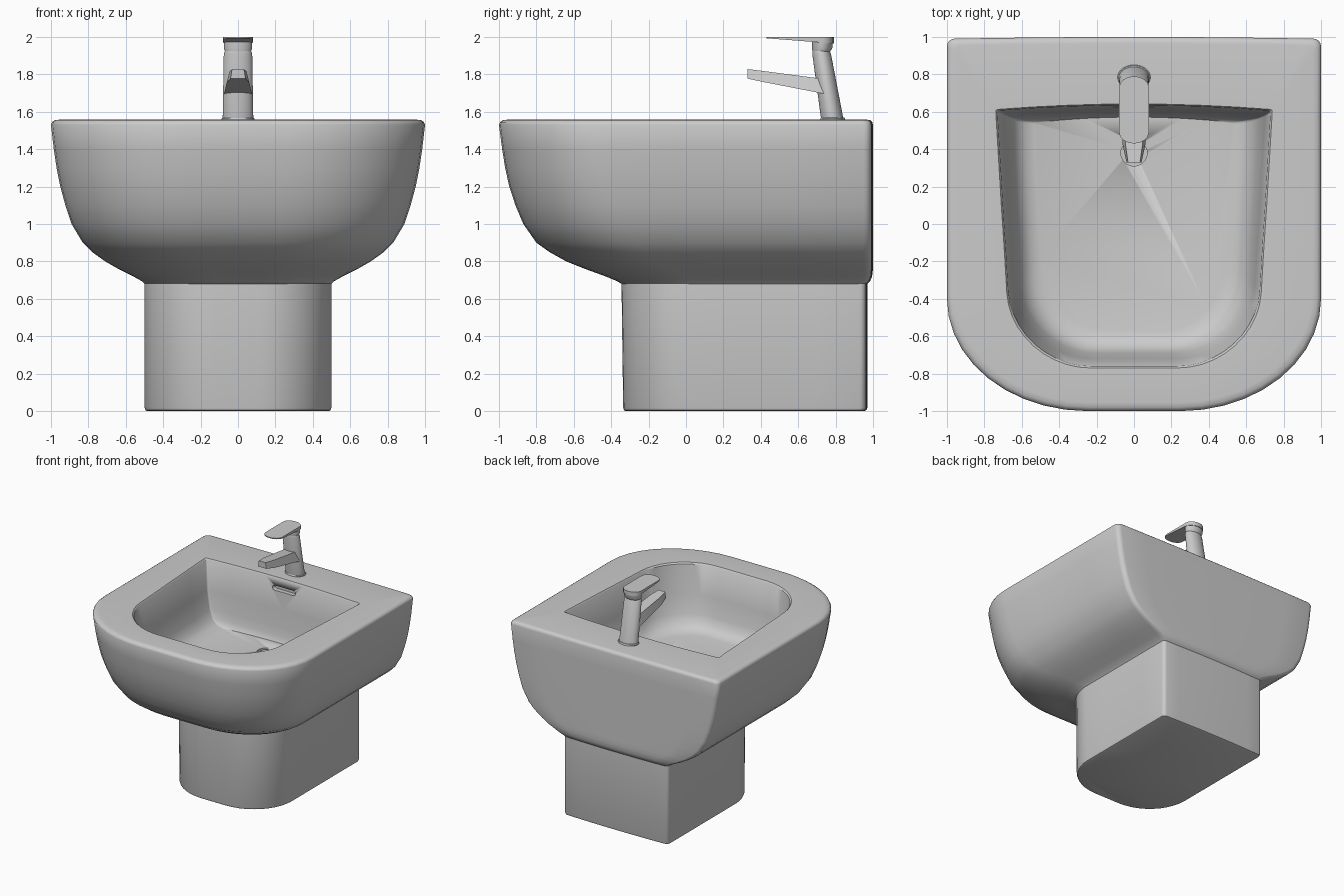
import bpy
from math import sin, cos, pi

if "Cube" in bpy.data.objects:
    bpy.data.objects.remove(bpy.data.objects["Cube"])


def loft(name, rings, angle=35):
    """Closed mesh skinned through rings of equal point count, capped at both ends."""
    n = len(rings[0])
    verts = [p for r in rings for p in r]
    faces = [(i * n + j, i * n + (j + 1) % n, (i + 1) * n + (j + 1) % n, (i + 1) * n + j)
             for i in range(len(rings) - 1) for j in range(n)]
    faces += [tuple(reversed(range(n))), tuple(range(len(verts) - n, len(verts)))]
    me = bpy.data.meshes.new(name)
    me.from_pydata(verts, [], faces)
    ob = bpy.data.objects.new(name, me)
    bpy.context.collection.objects.link(ob)
    bpy.ops.object.select_all(action='DESELECT')
    ob.select_set(True)
    bpy.context.view_layer.objects.active = ob
    bpy.ops.object.mode_set(mode='EDIT')
    bpy.ops.mesh.select_all(action='SELECT')
    bpy.ops.mesh.normals_make_consistent(inside=False)
    bpy.ops.object.mode_set(mode='OBJECT')
    bpy.ops.object.shade_smooth_by_angle(angle=angle * pi / 180)
    return ob


def d_ring(z, w, front, back, rx, ry, rb=0.04, taper=0.0, bow=0.01):
    """D-shaped outline: nearly square back corners, broad elliptical front corners."""
    half = [(x * (w - rb) / 4, back) for x in range(4)]
    half += [(w - rb + rb * sin(a), back - rb + rb * cos(a))
             for a in (k * pi / 8 for k in range(5))]
    y0, y1 = back - rb, front + ry
    half += [(w, y0 + (y1 - y0) * k / 4) for k in range(1, 4)]
    half += [(w - rx + rx * cos(a), front + ry - ry * sin(a))
             for a in (k * pi / 20 for k in range(11))]
    half.append((0, front))
    pts = half + [(-x, y) for x, y in half[-2:0:-1]]
    return [(x * (1 - taper * (back - y)), y - (bow * (x / w) ** 2 if y > 0 else 0), z)
            for x, y in pts]


def ellipse(y, z, rx, ry, n=32):
    return [(rx * cos(2 * pi * k / n), y + ry * sin(2 * pi * k / n), z) for k in range(n)]


def stadium(hw, r, n=8):
    """Slot outline, long along the first axis."""
    return [(s * hw + r * cos(a), r * sin(a)) for s, st in ((1, -pi / 2), (-1, pi / 2))
            for a in (st + pi * k / n for k in range(n + 1))]


# Basin: outer shell (z, half width, front, back), then over the rim and down inside
outer = [(0.68, .50, -.345, .97), (0.695, .515, -.37, .985), (0.72, .56, -.43, .995),
         (0.76, .64, -.54, 1), (0.80, .71, -.64, 1), (0.85, .78, -.73, 1),
         (0.90, .83, -.80, 1), (1.0, .89, -.87, 1), (1.1, .923, -.912, 1),
         (1.2, .95, -.945, 1), (1.3, .97, -.967, 1), (1.4, .985, -.983, 1),
         (1.53, 1, -1, 1), (1.545, .994, -.994, .996), (1.555, .98, -.98, .985),
         (1.558, .955, -.955, .965)]
inner = [(1.556, .74, -.77, .642), (1.545, .73, -.76, .635), (1.3, .70, -.72, .615),
         (1.15, .665, -.69, .60), (1.08, .63, -.665, .59), (1.045, .585, -.625, .58),
         (1.03, .53, -.57, .572)]
rings = [d_ring(z, w, f, b, .75 * w, .6 * (.25 + .75 * w)) for z, w, f, b in outer]
rings += [d_ring(z, w, f, b, .65 * w, .4, .012, .08, .03) for z, w, f, b in inner]
basin = loft("basin", rings)

# Overflow slot and drain recess cut into the basin
slot = loft("overflow_cutter", [[(x, y, 1.465 + z) for x, z in stadium(.09, .02)]
                                for y in (.58, .665)])
hole = loft("drain_cutter", [ellipse(.38, z, .07, .07) for z in (.98, 1.1)])
for cutter in (slot, hole):
    mod = basin.modifiers.new(cutter.name, 'BOOLEAN')
    mod.operation, mod.solver, mod.object = 'DIFFERENCE', 'EXACT', cutter
    cutter.hide_render = True
    cutter.hide_set(True)

# Drain plug sitting in the recess
loft("drain_plug", [ellipse(.38, z, r, r) for z, r in
                    ((.975, .05), (1.02, .05), (1.03, .042))])

# Pedestal
ped = [(0, .485, -.325, .955), (.005, .495, -.332, .965), (.02, .5, -.336, .97),
       (.69, .5, -.345, .97)]
loft("pedestal", [d_ring(z, w, f, b, .375, .36, .03) for z, w, f, b in ped])

# Tap body: base flange and leaning elliptical column
loft("tap_base", [ellipse(.785, z, rx, ry) for z, rx, ry in
                  ((1.55, .088, .066), (1.564, .088, .066), (1.57, .082, .062))])
loft("tap_body", [ellipse(y, z, rx, ry) for y, z, rx, ry in
                  ((.783, 1.555, .082, .06), (.725, 1.91, .076, .05),
                   (.722, 1.925, .07, .045))])
loft("tap_neck", [ellipse(y, z, rx, ry) for y, z, rx, ry in
                  ((.722, 1.915, .066, .044), (.728, 1.94, .076, .054),
                   (.73, 1.985, .076, .056))])

# Spout: tapered trapezoid section (y top, z top, half top, y bottom, z bottom, half bottom)
spout = [(.33, 1.828, .032, .33, 1.777, .04), (.42, 1.817, .045, .42, 1.758, .06),
         (.74, 1.775, .05, .76, 1.692, .075)]
loft("tap_spout", [[(-a, yt, zt), (a, yt, zt), (b, yb, zb), (-b, yb, zb)]
                   for yt, zt, a, yb, zb, b in spout], 20)

# Lever handle: thin rounded plate, thicker toward the neck
plan = [(x, .61 + y) for y, x in stadium(.12, .06)]
plan = [(x * .08 / .06, y) for x, y in plan]
loft("tap_handle", [[(x, y, 1.993 - .028 * max(0, (y - .43) / .36)) for x, y in plan],
                    [(x, y, 2.0) for x, y in plan]])
